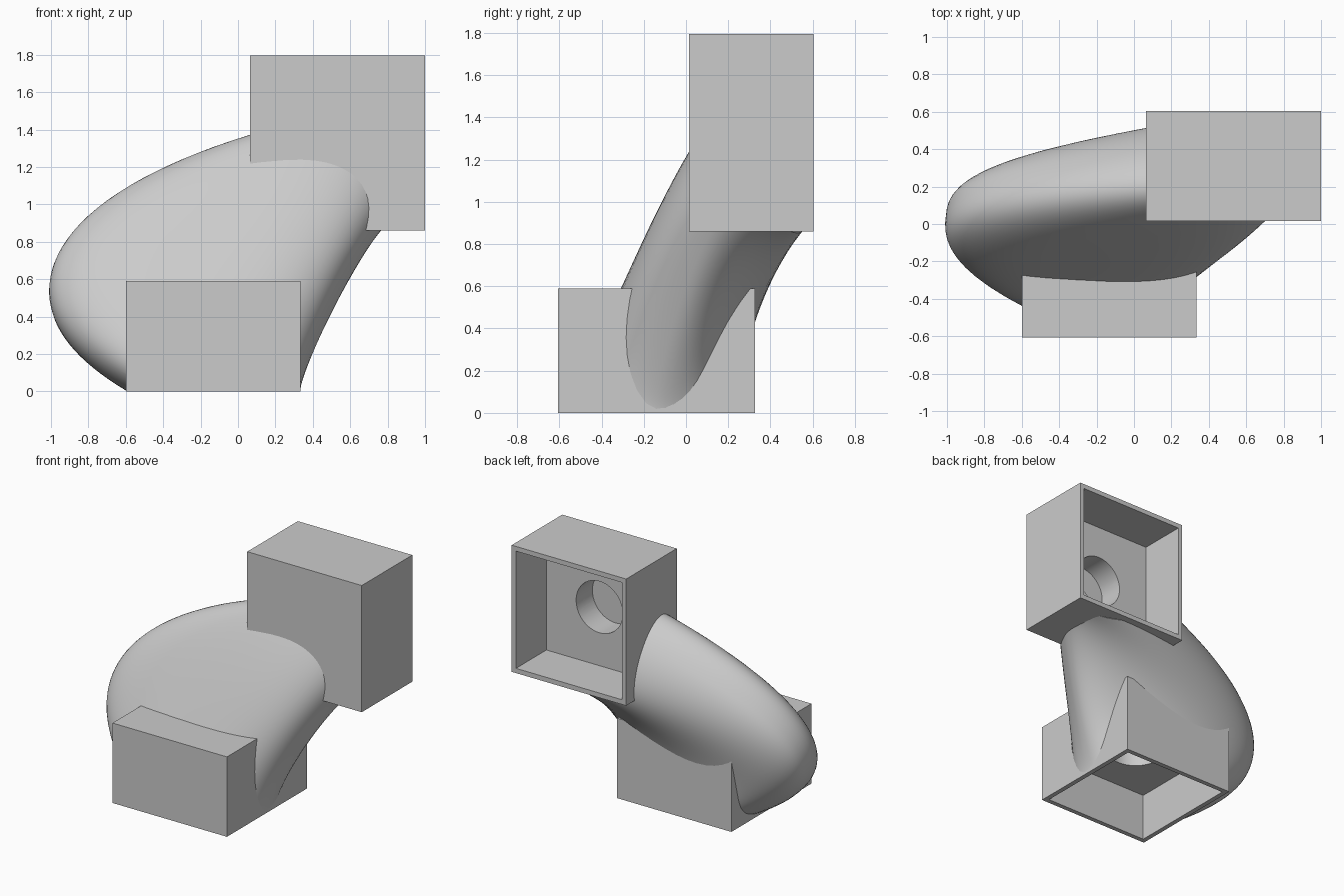
import bpy, bmesh, math
from mathutils import Matrix, Vector

cube = bpy.data.objects.get("Cube")
if cube:
    bpy.data.objects.remove(cube, do_unlink=True)

grey = bpy.data.materials.new("plain grey")
grey.use_nodes = True
grey.diffuse_color = (0.6, 0.6, 0.6, 1)
grey.node_tree.nodes["Principled BSDF"].inputs["Base Color"].default_value = (0.6, 0.6, 0.6, 1)

HALF, DEPTH, WALL, POCKET = 0.4675, 0.59, 0.035, 0.355
HOLE_R, HOLE_DEPTH = 0.19, 0.19


def make_object(name, bm):
    bmesh.ops.recalc_face_normals(bm, faces=bm.faces)
    mesh = bpy.data.meshes.new(name)
    bm.to_mesh(mesh)
    bm.free()
    mesh.materials.append(grey)
    obj = bpy.data.objects.new(name, mesh)
    bpy.context.collection.objects.link(obj)
    return obj


def block(name, half, z0, z1, frame):
    bm = bmesh.new()
    shape = Matrix.Translation((0, 0, (z0 + z1) / 2)) @ Matrix.Diagonal((2 * half, 2 * half, z1 - z0, 1))
    bmesh.ops.create_cube(bm, size=1, matrix=frame @ shape)
    return make_object(name, bm)


def cylinder(name, radius, z0, z1, frame):
    bm = bmesh.new()
    bmesh.ops.create_cone(bm, cap_ends=True, segments=48, radius1=radius, radius2=radius,
                          depth=z1 - z0, matrix=frame @ Matrix.Translation((0, 0, (z0 + z1) / 2)))
    return make_object(name, bm)


def carve(obj, cutters):
    for cutter in cutters:
        cutter.hide_render = True
        mod = obj.modifiers.new("cut", 'BOOLEAN')
        mod.operation, mod.solver, mod.object = 'DIFFERENCE', 'EXACT', cutter
        mod.use_self = True
    graph = bpy.context.evaluated_depsgraph_get()
    mesh = bpy.data.meshes.new_from_object(obj.evaluated_get(graph))
    obj.modifiers.clear()
    obj.data = mesh
    bpy.ops.object.select_all(action='DESELECT')
    obj.select_set(True)
    bpy.context.view_layer.objects.active = obj
    bpy.ops.object.shade_smooth_by_angle(angle=math.radians(30))


# Frames sit on each box's open face with local z pointing inward
frames = {
    "lower": Matrix.Translation((-0.1325, -0.14, 0)),
    "upper": Matrix.Translation((0.5325, 0.605, 1.3275)) @ Matrix.Rotation(math.pi / 2, 4, 'X'),
}

# Hollow boxes, each with a blind round socket in its floor
all_cutters = []
for side, frame in frames.items():
    box = block(side + "_box", HALF, 0, DEPTH, frame)
    cutters = [block(side + "_pocket_cutter", HALF - WALL, -0.1, POCKET, frame),
               cylinder(side + "_socket_cutter", HOLE_R, POCKET - 0.05, POCKET + HOLE_DEPTH, frame)]
    carve(box, cutters)
    all_cutters += cutters

# Swept duct: cross-sections as centre, sideways half-axis, frontward half-axis
R = HALF - 0.002
sections = [
    ((-0.1325, -0.14, 0.004), (R, 0, 0), (0, -R, 0)),
    ((-0.271, -0.025, 0.385), (0.723, -0.06, -0.045), (-0.05, -0.305, 0.14)),
    ((-0.045, 0.155, 0.82), (0.73, -0.08, -0.045), (0, -0.22, 0.25)),
    ((0.525, 0.35, 1.15), (0.38, -0.06, -0.1), (0, -0.21, 0.28)),
]


def blend(s, part):
    total = Vector((0, 0, 0))
    for i, sec in enumerate(sections):
        weight = 1.0
        for j in range(len(sections)):
            if j != i:
                weight *= (s - j) / (i - j)
        total += weight * Vector(sec[part])
    return total


def rim_point(angle, fullness):
    # The front half of the rim is squarer than the back half
    ca, sa = math.cos(angle), math.sin(angle)
    power = 1 - fullness if sa > 0 else 1
    return math.copysign(abs(ca) ** power, ca), math.copysign(abs(sa) ** power, sa)


RINGS, SIDES = 40, 64
bm = bmesh.new()
rings = []
for k in range(RINGS + 1):
    t = k / RINGS
    c, u, v = (blend(3 * t, p) for p in range(3))
    ring = []
    for n in range(SIDES):
        across, front = rim_point(math.tau * n / SIDES, 0.36 * math.sin(math.pi * t))
        ring.append(bm.verts.new(c + u * across + v * front))
    rings.append(ring)
for a, b in zip(rings, rings[1:]):
    for n in range(SIDES):
        m = (n + 1) % SIDES
        bm.faces.new((a[n], a[m], b[m], b[n]))
bm.faces.new(rings[0])
bm.faces.new(rings[-1])
duct = make_object("curved_duct", bm)
carve(duct, all_cutters)

for cutter in all_cutters:
    bpy.data.objects.remove(cutter, do_unlink=True)
